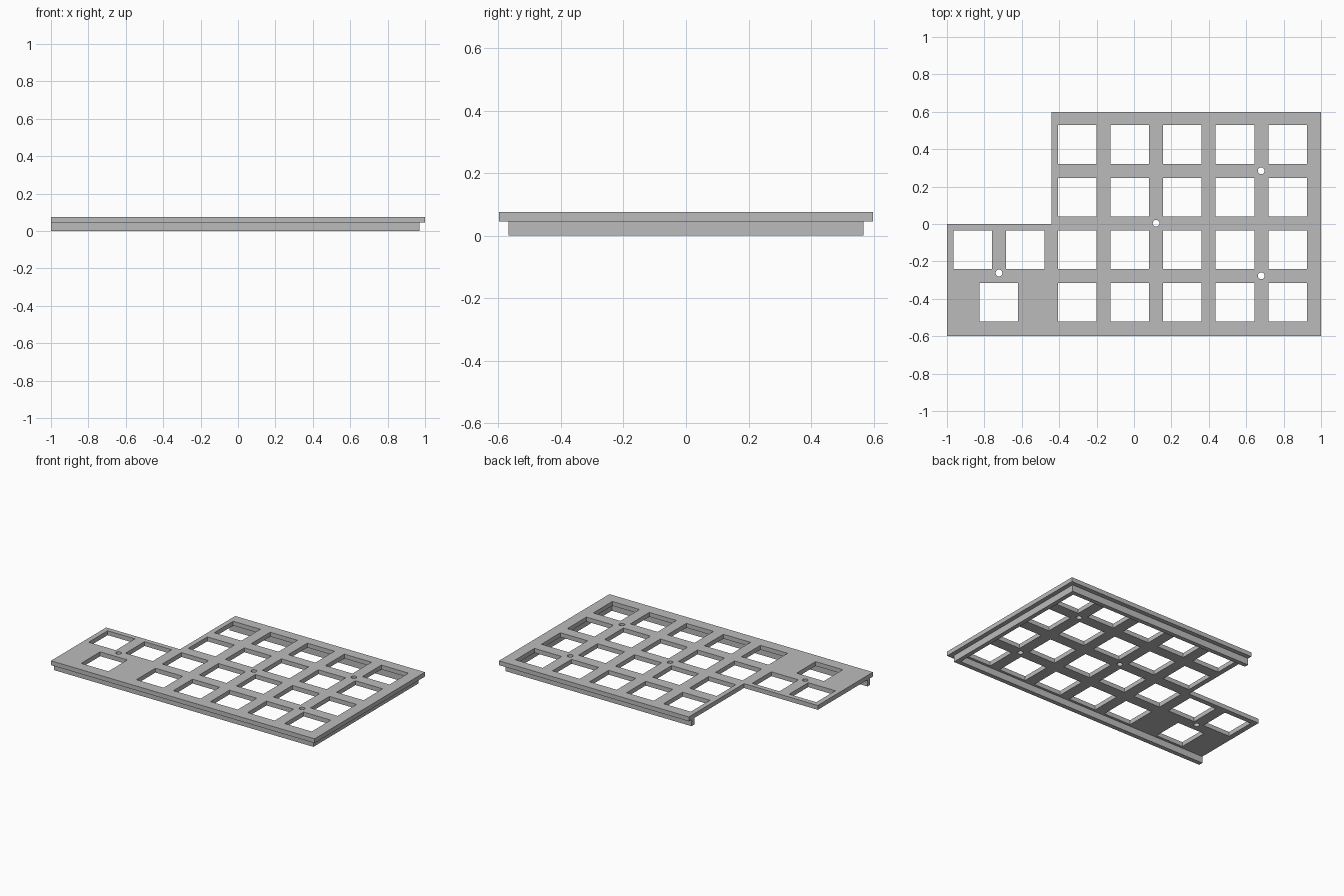
import bpy
import math

cube = bpy.data.objects.get("Cube")
if cube:
    bpy.data.objects.remove(cube, do_unlink=True)

# One plain grey for the whole part
grey = bpy.data.materials.new("grey_plastic")
grey.use_nodes = True
colour = (0.5, 0.5, 0.5, 1)
grey.diffuse_color = colour
grey.node_tree.nodes["Principled BSDF"].inputs["Base Color"].default_value = colour


def square(x, y, half):
    return [(x - half, y - half), (x + half, y - half),
            (x + half, y + half), (x - half, y + half)]


def circle(x, y, radius, sides=24):
    angles = [2 * math.pi * i / sides for i in range(sides)]
    return [(x + radius * math.cos(a), y + radius * math.sin(a)) for a in angles]


def extruded(name, loops, bottom, top):
    """Filled flat outline with holes, extruded between two heights."""
    curve = bpy.data.curves.new(name, "CURVE")
    curve.dimensions = "2D"
    curve.fill_mode = "BOTH"
    curve.extrude = (top - bottom) / 2
    for loop in loops:
        spline = curve.splines.new("POLY")
        spline.points.add(len(loop) - 1)
        for point, (x, y) in zip(spline.points, loop):
            point.co = (x, y, 0, 1)
        spline.use_cyclic_u = True
        spline.use_smooth = False
    curve.materials.append(grey)
    obj = bpy.data.objects.new(name, curve)
    obj.location.z = (top + bottom) / 2
    bpy.context.collection.objects.link(obj)
    bpy.ops.object.select_all(action="DESELECT")
    obj.select_set(True)
    bpy.context.view_layer.objects.active = obj
    bpy.ops.object.convert(target="MESH")
    return obj


DEPTH = 0.598          # half depth of the plate
NOTCH = -0.44          # side of the cut-away corner
PITCH = 0.281          # key spacing
RIM = 0.03             # rim inset and thickness
UNDERSIDE, TOP = 0.045, 0.075

# Key openings: a five by four block plus a three-key side cluster
rows = [0.425 - PITCH * i for i in range(4)]
columns = [-0.303 + PITCH * i for i in range(5)]
keys = [(x, y) for x in columns for y in rows]
keys += [(-0.862, rows[2]), (-0.582, rows[2]), (-0.722, rows[3])]
screws = [(0.68, 0.284), (0.118, 0.004), (0.68, -0.277), (-0.722, -0.262)]

# Top plate with its openings and screw holes
outline = [(-1, -DEPTH), (1, -DEPTH), (1, DEPTH),
           (NOTCH, DEPTH), (NOTCH, 0), (-1, 0)]
extruded("top_plate",
         [outline] + [square(x, y, 0.103) for x, y in keys]
         + [circle(x, y, 0.018) for x, y in screws],
         UNDERSIDE, TOP)

# Rim below the plate along the front, left and back, open on the right
outer, inner = DEPTH - RIM, DEPTH - 2 * RIM
extruded("lower_rim",
         [[(-1, -outer), (1 - RIM, -outer), (1 - RIM, outer), (NOTCH, outer),
           (NOTCH, inner), (1 - 2 * RIM, inner), (1 - 2 * RIM, -inner), (-1, -inner)]],
         0, UNDERSIDE)
